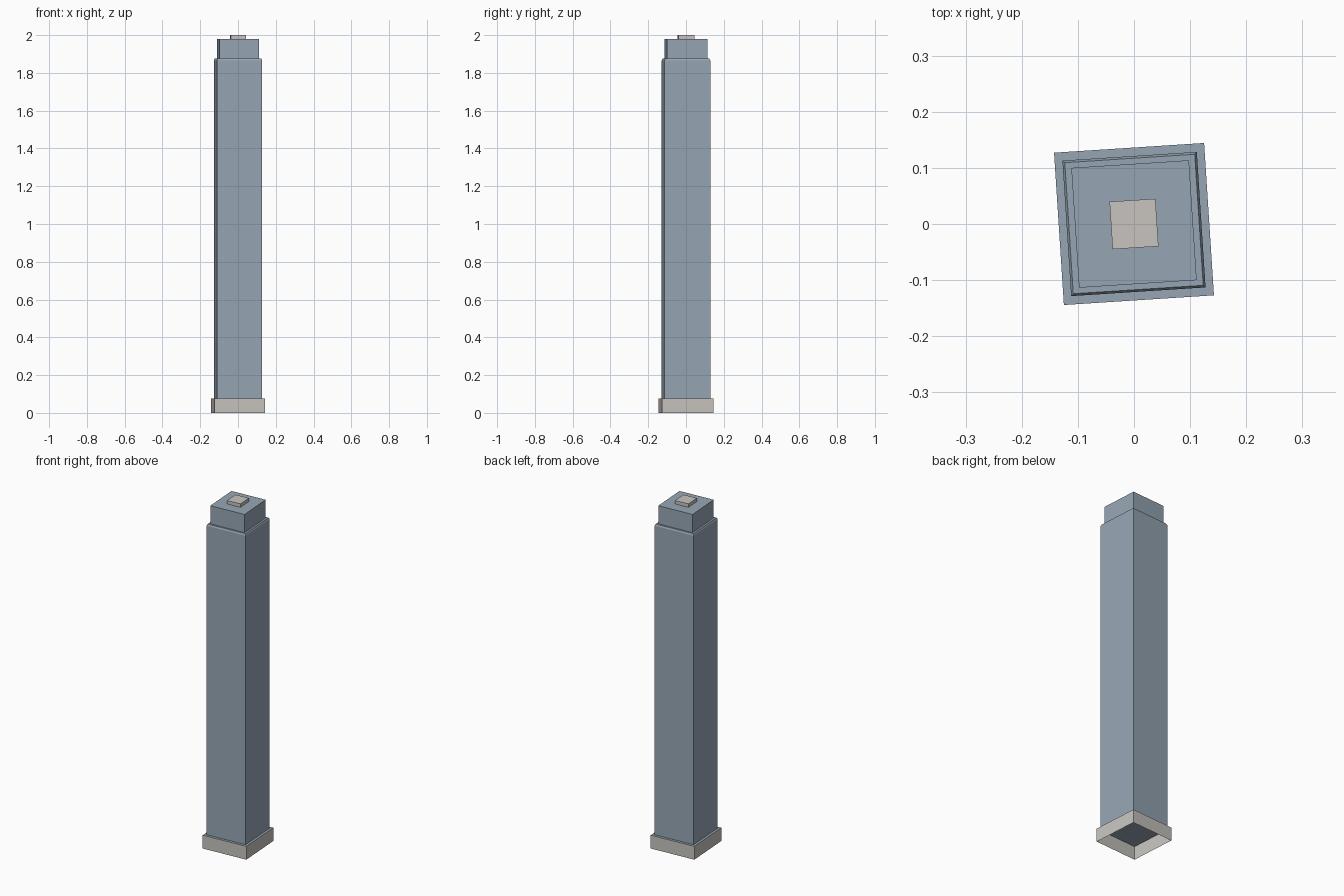
import bpy
import bmesh
from math import radians
from mathutils import Matrix

cube = bpy.data.objects.get("Cube")
if cube:
    bpy.data.objects.remove(cube, do_unlink=True)

TURN = Matrix.Rotation(radians(3.7), 4, 'Z')


def make_material(name, rgb):
    mat = bpy.data.materials.new(name)
    mat.use_nodes = True
    colour = (*rgb, 1.0)
    mat.diffuse_color = colour
    mat.node_tree.nodes["Principled BSDF"].inputs["Base Color"].default_value = colour
    return mat


blue = make_material("blue_grey_glass", (0.305, 0.381, 0.456))
stone = make_material("pale_stone", (0.578, 0.558, 0.527))


def tier(name, rings, wall, roof):
    """Stack rectangular rings (half x, half y, z) into walls with a roof and an open underside."""
    bm = bmesh.new()
    loops = []
    for hx, hy, z in rings:
        corners = ((-hx, -hy), (hx, -hy), (hx, hy), (-hx, hy))
        loops.append([bm.verts.new((x, y, z)) for x, y in corners])
    for low, high in zip(loops, loops[1:]):
        for i in range(4):
            j = (i + 1) % 4
            bm.faces.new((low[i], low[j], high[j], high[i]))
    cap = bm.faces.new(loops[-1])
    if roof != wall:
        cap.material_index = 1
    bm.transform(TURN)
    mesh = bpy.data.meshes.new(name)
    bm.to_mesh(mesh)
    bm.free()
    mesh.materials.append(wall)
    if roof != wall:
        mesh.materials.append(roof)
    obj = bpy.data.objects.new(name, mesh)
    bpy.context.collection.objects.link(obj)
    return obj


# Hollow stone podium with a blue roof
tier("podium", [(0.134, 0.136, 0), (0.134, 0.136, 0.077)], stone, blue)

# Main shaft with a chamfered top edge
tier("tower_shaft", [(0.12, 0.121, 0.077), (0.12, 0.121, 1.866),
                     (0.116, 0.117, 1.875)], blue, blue)

# Set-back crown
tier("crown", [(0.105, 0.107, 1.875), (0.105, 0.107, 1.98)], blue, blue)

# Small plant room on the roof
tier("roof_box", [(0.041, 0.0425, 1.98), (0.041, 0.0425, 2.0)], stone, stone)
